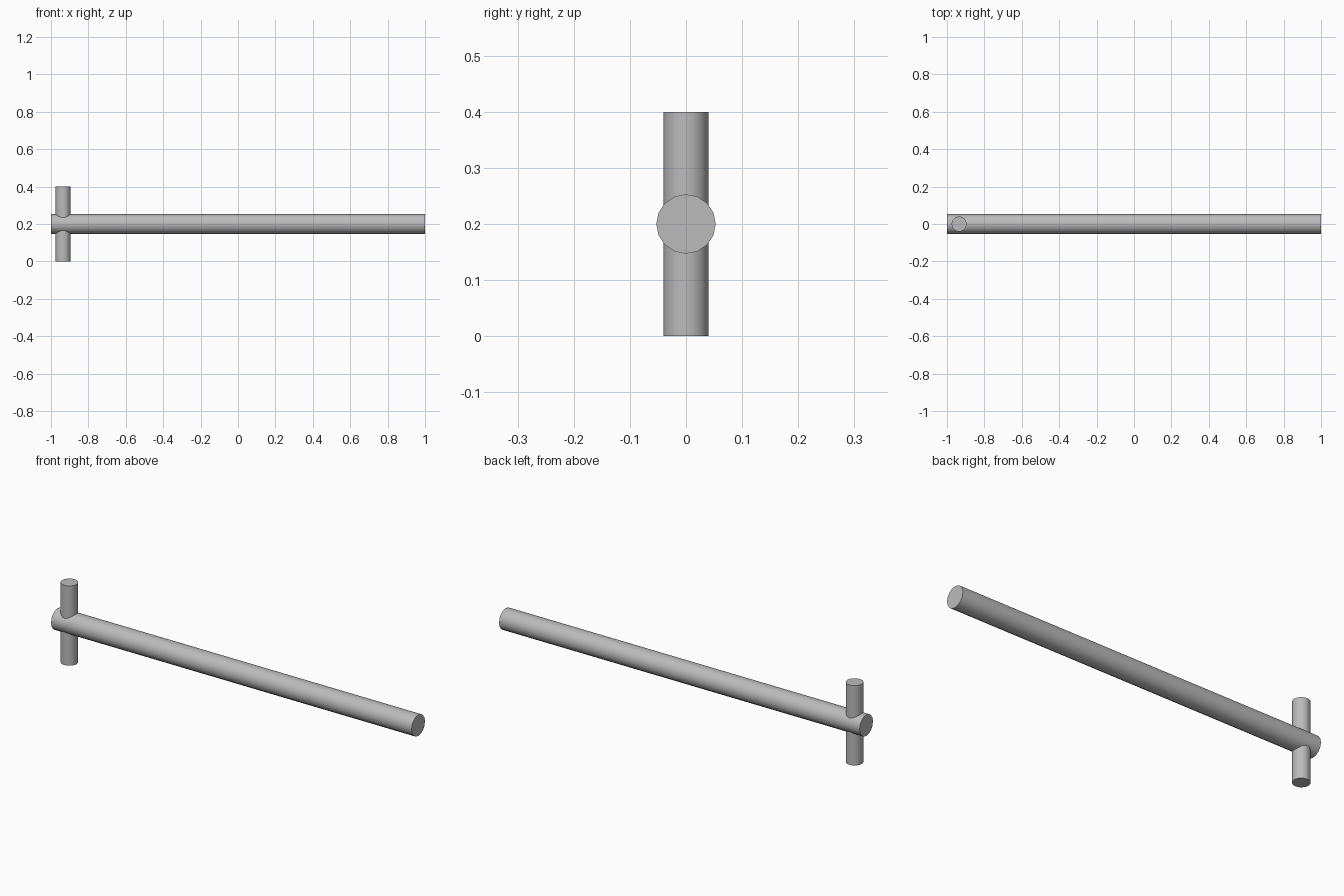
import bpy
import math

cube = bpy.data.objects.get("Cube")
if cube:
    bpy.data.objects.remove(cube, do_unlink=True)

# One plain grey for everything
grey = bpy.data.materials.new("plain_grey")
grey.use_nodes = True
colour = (0.5, 0.5, 0.5, 1)
grey.diffuse_color = colour
grey.node_tree.nodes["Principled BSDF"].inputs["Base Color"].default_value = colour


def rod(name, radius, length, centre, sides, rotation=(0, 0, 0)):
    bpy.ops.mesh.primitive_cylinder_add(
        vertices=sides, radius=radius, depth=length,
        location=centre, rotation=rotation)
    obj = bpy.context.object
    obj.name = name
    obj.data.materials.append(grey)
    bpy.ops.object.shade_smooth_by_angle(angle=math.radians(40))
    return obj


# Long horizontal shaft
rod("shaft", 0.053, 2, (0, 0, 0.2), 16, (0, math.pi / 2, 0))

# Upright cross pin through the shaft near its right end
rod("cross_pin", 0.04, 0.4, (-0.935, 0, 0.2), 24)
